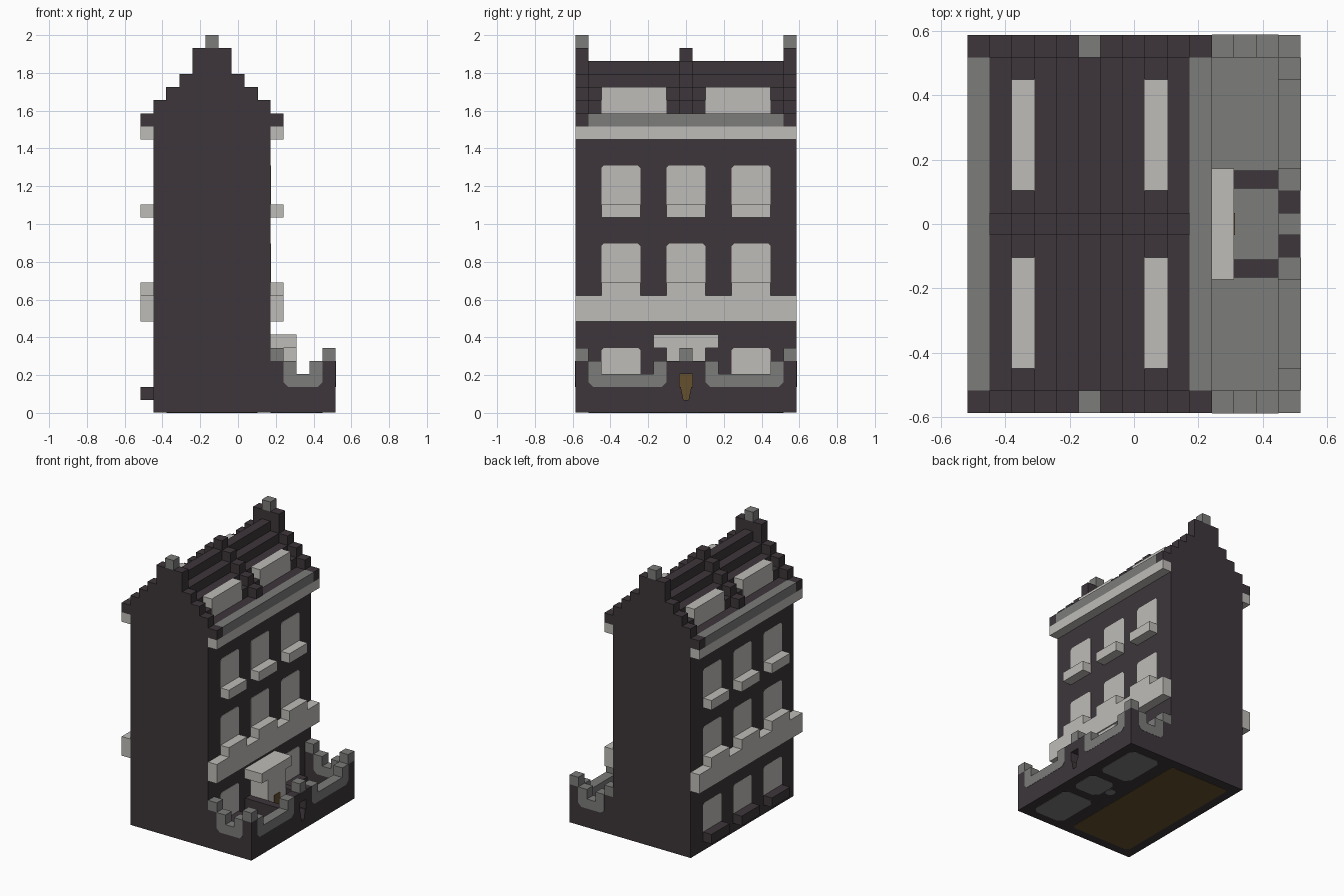
import bpy, bmesh
from mathutils import Vector

cube = bpy.data.objects.get("Cube")
if cube:
    bpy.data.objects.remove(cube, do_unlink=True)

U = 2 / 29                      # one block
MID = Vector((7.5, 8.5, 0))     # block grid centre
BASE = 0.03


def material(name, rgb):
    m = bpy.data.materials.new(name)
    m.use_nodes = True
    m.diffuse_color = (*rgb, 1)
    bsdf = m.node_tree.nodes["Principled BSDF"]
    bsdf.inputs["Base Color"].default_value = (*rgb, 1)
    bsdf.inputs["Roughness"].default_value = 0.9
    return m


BRICK = material("dark brick", (0.047, 0.037, 0.043))
STONE = material("grey stone", (0.2, 0.2, 0.195))
PALE = material("pale stone", (0.52, 0.505, 0.48))
WOOD = material("brown wood", (0.13, 0.08, 0.027))


def finish(name, mat, bm):
    for v in bm.verts:
        v.co = (v.co - MID) * U
    bmesh.ops.recalc_face_normals(bm, faces=bm.faces)
    mesh = bpy.data.meshes.new(name)
    bm.to_mesh(mesh)
    bm.free()
    mesh.materials.append(mat)
    bpy.context.collection.objects.link(bpy.data.objects.new(name, mesh))


def boxes(name, mat, items):
    """Blocks given as (x0, x1, y0, y1, z0, z1)."""
    bm = bmesh.new()
    for x0, x1, y0, y1, z0, z1 in items:
        for v in bmesh.ops.create_cube(bm, size=1)["verts"]:
            v.co = Vector((x0 if v.co.x < 0 else x1,
                           y0 if v.co.y < 0 else y1,
                           z0 if v.co.z < 0 else z1))
    finish(name, mat, bm)


def prism(name, mat, points, axis, a, b):
    """Flat outline pulled along an axis from a to b."""
    place = {"x": lambda p, d: (d, p[0], p[1]),
             "y": lambda p, d: (p[0], d, p[1]),
             "z": lambda p, d: (p[0], p[1], d)}[axis]
    bm = bmesh.new()
    face = bm.faces.new([bm.verts.new(place(p, a)) for p in points])
    grown = bmesh.ops.extrude_face_region(bm, geom=[face])
    shift = Vector(place((0, 0), b - a))
    for v in grown["geom"]:
        if isinstance(v, bmesh.types.BMVert):
            v.co += shift
    finish(name, mat, bm)


def steps(heights, base):
    pts = [(1, base)]
    for i, h in enumerate(heights):
        pts += [(i + 1, h), (i + 2, h)]
    pts.append((len(heights) + 1, base))
    return [p for i, p in enumerate(pts) if i == 0 or p != pts[i - 1]]


def clipped(a0, a1, b0, b1, c, top_only=False):
    low = [(a0, b0), (a1, b0)] if top_only else [
        (a0, b0 + c), (a0 + c, b0), (a1 - c, b0), (a1, b0 + c)]
    return low + [(a1, b1 - c), (a1 - c, b1), (a0 + c, b1), (a0, b1 - c)]


# House body with stepped roof, gables and the party wall on the roof
half = [23, 24, 25, 26]
roof = half + [27] + half[::-1]
prism("house_body", BRICK, steps(roof, BASE), "y", 1, 16)
prism("roof_divider", BRICK, steps([h + 1 for h in roof], 22.5), "y", 8, 9)
gable = [24, 25, 26, 28, 28, 28, 26, 25, 24]
for name, y in (("front", 0), ("back", 16)):
    prism(name + "_gable", BRICK, steps(gable, BASE), "y", y, y + 1)
    boxes(name + "_gable_corbels", BRICK,
          [(x, x + 1, y, y + 1, 22, 23) for x in (0, 10)])
    boxes(name + "_gable_finial", STONE, [(5, 6, y, y + 1, 28, 29)])

# Long facades: cornice, gutter, band, sills, windows, dormers
bays = (2, 7, 12)
for side, x, wall, sign in (("left", 10, 10, 1), ("right", 0, 1, -1)):
    boxes(side + "_cornice", PALE, [(x, x + 1, 0, 17, 21, 22)])
    boxes(side + "_gutter", STONE, [(x, x + 1, 1, 16, 22, 23)])
    boxes(side + "_band", PALE, [(x, x + 1, 0, 17, 7, 9)])
    boxes(side + "_upper_sills", PALE,
          [(x, x + 1, y, y + 3, z, z + 1) for z in (9, 15) for y in bays])
    ground = [y for y in bays if not (sign > 0 and y == 7)]
    boxes(side + "_ground_sills", BRICK,
          [(x, x + 1, y, y + 3, 1, 2) for y in ground])
    for floor, z in (("ground", 2), ("first", 10), ("second", 16)):
        for y in ground if z == 2 else bays:
            prism(f"{side}_{floor}_window", PALE,
                  clipped(y, y + 3, z, z + 3, 0.2, True), "x",
                  wall - 0.03, wall + 0.04 * sign)
    d = 8 if sign > 0 else 2
    boxes(side + "_dormers", PALE,
          [(d - 0.02, d + 1.02, y, y + 5, 23, 25.02) for y in (2, 10)])

# Yard paving and path kerbs
boxes("yard_slab", BRICK, [(10, 14, 1, 16, BASE, 0.9)])
boxes("yard_paving", STONE, [(10, 14, 1, 16, 0.9, 1)])
boxes("path_kerbs", BRICK, [(10, 14, y, y + 0.8, 1, 2.9) for y in (6.1, 10.1)])

# Porch and door
boxes("porch", PALE, [(10, 12, 7, 10, 1, 5)])
boxes("porch_canopy", PALE, [(10, 12, 6, 11, 5, 6)])
boxes("door", WOOD, [(11.95, 12.05, 8, 9, 1, 3)])


# Yard walls with dipped stone copings
def dip(a, b, c=0.35):
    return [(a, 4), (a + 1, 4), (a + 1, 3), (b - 1, 3), (b - 1, 4), (b, 4),
            (b, 2 + c), (b - c, 2), (a + c, 2), (a, 2 + c)]


P = 0.02
for name, y in (("front", 0), ("back", 16)):
    boxes(name + "_yard_wall", BRICK, [(10, 11, y, y + 1, BASE, 4),
                                       (11, 14, y, y + 1, BASE, 2.9),
                                       (14, 15, y, y + 1, BASE, 4)])
    prism(name + "_yard_coping", STONE, dip(11, 14), "y", y - P, y + 1 + P)
    boxes(name + "_yard_posts", STONE,
          [(x, x + 1, y, y + 1, 4, 5) for x in (10, 14)])
for name, a, wall_a in (("near", 1, 7), ("far", 10, 9)):
    boxes(name + "_street_wall", BRICK, [(14, 15, a, a + 6, BASE, 2.9),
                                         (14, 15, wall_a, wall_a + 1, BASE, 4)])
    prism(name + "_street_coping", STONE, dip(a, a + 6), "x", 14 - P, 15 + P)

# Gate opening, narrowing towards the bottom
boxes("gate_lintel", BRICK, [(14, 15, 8, 9, 3, 4)])
boxes("gate_threshold", BRICK, [(14, 15, 8, 9, BASE, 1)])
boxes("gate_post", STONE, [(14, 15, 8, 9, 4, 5)])
prism("gate_near_jamb", BRICK, [(8, 1), (8.3, 1), (8.1, 2), (8, 2)], "x", 14, 15)
prism("gate_far_jamb", BRICK, [(9, 1), (8.7, 1), (8.9, 2), (9, 2)], "x", 14, 15)

# Underside panels
prism("floor_underside", WOOD, clipped(2, 9, 1, 16, 0.3), "z", 0, 0.1)
for name, x0, y0, y1 in (("near", 10.4, 1, 6), ("path", 11, 7, 10),
                         ("far", 10.4, 11, 16)):
    prism(name + "_paving_underside", STONE,
          clipped(x0, 14, y0, y1, 0.5), "z", 0, 0.1)
prism("doorstep_underside", STONE, clipped(10, 10.9, 8, 9, 0.25), "z", 0, 0.1)
